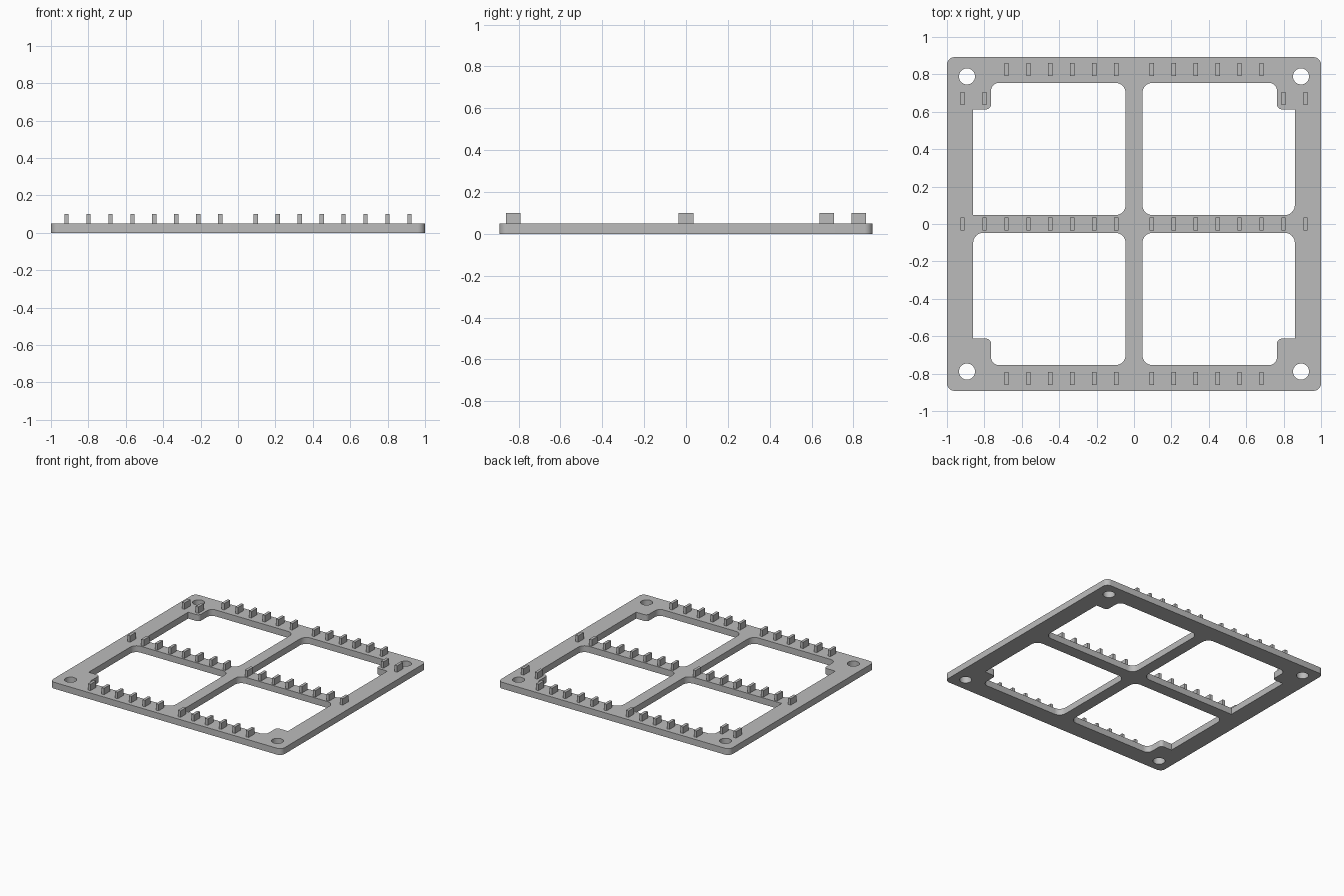
import bpy, bmesh, math
from mathutils import Vector

cube = bpy.data.objects.get("Cube")
if cube:
    bpy.data.objects.remove(cube, do_unlink=True)

THICK = 0.05
PEG = (0.022, 0.07, 0.05)

grey = bpy.data.materials.new("mid grey")
grey.use_nodes = True
colour = (0.5, 0.5, 0.5, 1)
grey.diffuse_color = colour
grey.node_tree.nodes["Principled BSDF"].inputs["Base Color"].default_value = colour


def rounded(corners, steps=8):
    """Outline from (x, y, radius) right-angled corners."""
    out = []
    n = len(corners)
    for i, (x, y, r) in enumerate(corners):
        p = Vector((x, y))
        if r == 0:
            out.append(p)
            continue
        u = (Vector(corners[i - 1][:2]) - p).normalized()
        v = (Vector(corners[(i + 1) % n][:2]) - p).normalized()
        for k in range(steps + 1):
            t = math.pi / 2 * k / steps
            out.append(p + r * (u + v - v * math.cos(t) - u * math.sin(t)))
    return out


def circle(x, y, r, n=40):
    return [Vector((x + r * math.cos(math.tau * k / n),
                    y + r * math.sin(math.tau * k / n))) for k in range(n)]


def plate(name, outlines, depth):
    """Flat plate; outlines after the first are cut through it."""
    curve = bpy.data.curves.new(name + "_outline", 'CURVE')
    curve.dimensions = '2D'
    curve.fill_mode = 'BOTH'
    curve.extrude = depth / 2
    for pts in outlines:
        s = curve.splines.new('POLY')
        s.points.add(len(pts) - 1)
        for q, p in zip(s.points, pts):
            q.co = (p.x, p.y, 0, 1)
        s.use_cyclic_u = True
    temp = bpy.data.objects.new(name + "_outline", curve)
    mesh = bpy.data.meshes.new_from_object(temp)
    bpy.data.objects.remove(temp)
    bpy.data.curves.remove(curve)
    bm = bmesh.new()
    bm.from_mesh(mesh)
    bmesh.ops.remove_doubles(bm, verts=bm.verts, dist=1e-5)
    bmesh.ops.translate(bm, verts=bm.verts, vec=(0, 0, depth / 2))
    bmesh.ops.recalc_face_normals(bm, faces=bm.faces)
    bm.to_mesh(mesh)
    bm.free()
    mesh.name = name
    mesh.materials.clear()
    mesh.materials.append(grey)
    ob = bpy.data.objects.new(name, mesh)
    bpy.context.collection.objects.link(ob)
    return ob


def window(sx, sy):
    """One quarter opening with a stepped outer corner."""
    bar_corner = 0 if (sx < 0 and sy > 0) else 0.055
    shape = [(0.045, 0.047, 0.055), (0.86, 0.047, bar_corner), (0.86, 0.613, 0),
             (0.765, 0.613, 0.025), (0.765, 0.755, 0.045), (0.045, 0.755, 0.055)]
    return rounded([(x * sx, y * sy, r) for x, y, r in shape])


# Frame with four windows and four screw holes
quarters = [(sx, sy) for sx in (-1, 1) for sy in (-1, 1)]
border = rounded([(sx, sy * 0.892, 0.04) for sx, sy in
                  ((-1, -1), (1, -1), (1, 1), (-1, 1))])
cuts = [window(*q) for q in quarters]
cuts += [circle(sx * 0.893, sy * 0.789, 0.043) for sx, sy in quarters]
frame = plate("frame", [border] + cuts, THICK)
bpy.context.view_layer.objects.active = frame
frame.select_set(True)
bpy.ops.object.shade_smooth_by_angle(angle=math.radians(30))


def peg_row(name, xs, y):
    """Row of small upright tabs standing on the frame."""
    bm = bmesh.new()
    for x in xs:
        made = bmesh.ops.create_cube(bm, size=1)["verts"]
        bmesh.ops.scale(bm, verts=made, vec=PEG)
        bmesh.ops.translate(bm, verts=made, vec=(x, y, THICK + PEG[2] / 2))
    mesh = bpy.data.meshes.new(name)
    bm.to_mesh(mesh)
    bm.free()
    mesh.materials.append(grey)
    bpy.context.collection.objects.link(bpy.data.objects.new(name, mesh))


# Tabs: eight per side, the outer two stepping inward on the back edge
xs = [s * (0.095 + 0.1175 * i) for s in (-1, 1) for i in range(8)]
inner = [x for x in xs if abs(x) < 0.75]
outer = [x for x in xs if abs(x) > 0.75]
peg_row("front_tabs", inner, -0.825)
peg_row("middle_tabs", xs, 0)
peg_row("back_tabs", inner, 0.825)
peg_row("back_corner_tabs", outer, 0.672)
